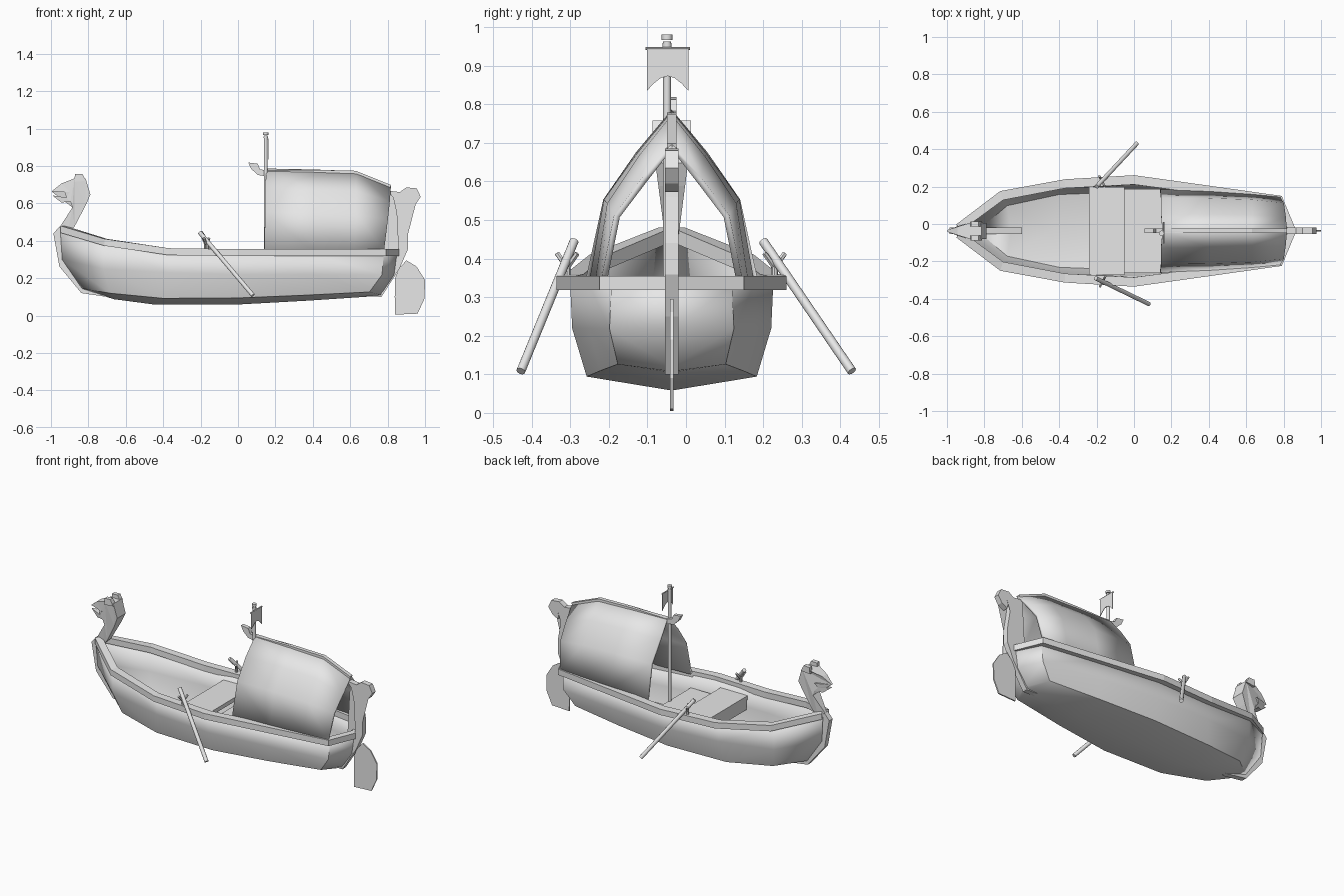
import bpy, bmesh, math
from mathutils import Vector

cube = bpy.data.objects.get("Cube")
if cube:
    bpy.data.objects.remove(cube, do_unlink=True)

MID = -0.037  # centreline of the boat

grey = bpy.data.materials.new("plain_grey")
grey.use_nodes = True
grey.diffuse_color = (0.8, 0.8, 0.8, 1)
grey.node_tree.nodes["Principled BSDF"].inputs["Base Color"].default_value = (0.8, 0.8, 0.8, 1)


def make(name, bm, y=MID):
    bmesh.ops.recalc_face_normals(bm, faces=bm.faces)
    mesh = bpy.data.meshes.new(name)
    bm.to_mesh(mesh)
    bm.free()
    ob = bpy.data.objects.new(name, mesh)
    bpy.context.collection.objects.link(ob)
    ob.location.y = y
    mesh.materials.append(grey)
    return ob


def smooth(ob, degrees):
    bpy.ops.object.select_all(action='DESELECT')
    ob.select_set(True)
    bpy.context.view_layer.objects.active = ob
    bpy.ops.object.shade_smooth_by_angle(angle=math.radians(degrees))


def mirror(ob):
    mod = ob.modifiers.new("Mirror", 'MIRROR')
    mod.use_axis = (False, True, False)
    mod.use_clip = True


def loft(name, rings, closed=False):
    """Skin neighbouring rings of points with quads."""
    bm = bmesh.new()
    rows = [[bm.verts.new(p) for p in ring] for ring in rings]
    n = len(rows[0])
    for a, b in zip(rows, rows[1:]):
        for i in range(n if closed else n - 1):
            j = (i + 1) % n
            bm.faces.new((a[i], a[j], b[j], b[i]))
    bmesh.ops.remove_doubles(bm, verts=bm.verts, dist=0.0005)
    return make(name, bm)


def shell(ob, thickness):
    mirror(ob)
    mod = ob.modifiers.new("Thickness", 'SOLIDIFY')
    mod.thickness = thickness
    mod.offset = 0


def plate(name, outline, half, y=MID):
    """Side outline in x and z, given a width; half may vary by point."""
    width = half if callable(half) else (lambda x, z: half)
    bm = bmesh.new()
    left = [bm.verts.new((x, width(x, z), z)) for x, z in outline]
    right = [bm.verts.new((x, -width(x, z), z)) for x, z in outline]
    caps = [bm.faces.new(left), bm.faces.new(right[::-1])]
    n = len(outline)
    for i in range(n):
        j = (i + 1) % n
        bm.faces.new((left[j], left[i], right[i], right[j]))
    bmesh.ops.triangulate(bm, faces=caps)
    return make(name, bm, y)


def box(name, lo, hi):
    return plate(name, [(lo[0], lo[2]), (hi[0], lo[2]), (hi[0], hi[2]), (lo[0], hi[2])],
                 (hi[1] - lo[1]) / 2, MID + (lo[1] + hi[1]) / 2)


def rod(name, a, b, radius, sides=10):
    a, b = Vector(a), Vector(b)
    bpy.ops.mesh.primitive_cylinder_add(vertices=sides, radius=radius,
                                        depth=(b - a).length, location=(a + b) / 2)
    ob = bpy.context.object
    ob.name = name
    ob.rotation_euler = (b - a).to_track_quat('Z', 'Y').to_euler()
    ob.data.materials.append(grey)
    smooth(ob, 40)
    return ob


# Hull: each ring runs gunwale, side, chine, keel
hull = loft("hull", [
    [(-.945, .02, .45), (-.935, .015, .3), (-.83, .015, .15), (-.81, 0, .14)],
    [(-.715, .18, .385), (-.715, .18, .25), (-.68, .14, .125), (-.66, 0, .095)],
    [(-.37, .237, .335), (-.37, .237, .23), (-.4, .2, .098), (-.44, 0, .066)],
    [(0, .255, .33), (0, .25, .22), (0, .215, .1), (-.02, 0, .066)],
    [(.4, .205, .33), (.4, .205, .22), (.36, .18, .115), (.38, 0, .088)],
    [(.775, .15, .33), (.765, .155, .22), (.7, .135, .132), (.74, 0, .112)],
    [(.85, 0, .33), (.835, 0, .22), (.77, 0, .125), (.77, 0, .115)],
])
shell(hull, 0.016)
smooth(hull, 35)

# Gunwale rail: outer line and inner line at each station
rail_line = [(-.95, .035, -.925, .0, .48), (-.715, .213, -.7, .165, .41),
             (-.37, .276, -.37, .228, .36), (0, .298, 0, .248, .355),
             (.4, .242, .4, .195, .355), (.79, .187, .765, .142, .355),
             (.868, 0, .825, 0, .355)]
rail = loft("gunwale_rail", [
    [(xo, yo, z), (xo, yo, z - .037), (xi, yi, z - .037), (xi, yi, z)]
    for xo, yo, xi, yi, z in rail_line], closed=True)
mirror(rail)

# Stem along the bow, and the carved beast head
plate("bow_stem", [(-.955, .476), (-.987, .438), (-.955, .262), (-.837, .12), (-.6, .085),
                   (-.6, .11), (-.8, .165), (-.91, .28), (-.92, .45)], .017)


def head_width(x, z):
    grow = min(max((z - .46) / .2, 0), 1)
    return (.018 + .026 * grow) * min(1, max(.12, (x + 1) / .11))


plate("beast_head", [(-.955, .47), (-.885, .578), (-.896, .61), (-.944, .604), (-.992, .642),
                     (-.917, .631), (-.9, .66), (-.997, .663), (-.944, .706), (-.875, .733),
                     (-.815, .733), (-.789, .647), (-.815, .588), (-.874, .476), (-.91, .44)],
      head_width)
for side, label in ((1, "left"), (-1, "right")):
    plate(label + "_ear", [(-.875, .715), (-.872, .756), (-.832, .758), (-.812, .72)],
          .013, MID + side * .037)

# Stern post with its curled tip, and the rudder
plate("stern_post", [(.57, .107), (.767, .1), (.863, .25), (.91, .358), (.91, .44), (.89, .56),
                     (.885, .605), (.915, .635), (.935, .62), (.905, .6), (.91, .572),
                     (.95, .595), (.977, .635), (.955, .68), (.9, .685), (.865, .66),
                     (.8, .668), (.83, .63), (.848, .55), (.863, .42), (.855, .35),
                     (.82, .25), (.745, .135), (.57, .125)], .017)
plate("rudder", [(.84, .005), (.96, .01), (.997, .09), (1, .19), (.955, .262), (.9, .295),
                 (.86, .25), (.84, .2), (.838, .1)], .004)

# Bench and lower deck
box("bench", (-.24, -.236, .275), (-.05, .236, .3))
box("bench_front", (-.24, -.225, .215), (-.215, .225, .28))
box("lower_deck", (-.05, -.225, .23), (.15, .225, .25))

# Canopy: each ring runs ridge, shoulder, foot
canopy = loft("canopy", [
    [(.152, 0, .778), (.145, .085, .672), (.145, .17, .55), (.14, .215, .345)],
    [(.4, 0, .773), (.4, .083, .668), (.4, .168, .55), (.4, .205, .345)],
    [(.63, 0, .765), (.63, .08, .66), (.63, .16, .54), (.62, .19, .345)],
    [(.815, 0, .69), (.81, .07, .605), (.8, .142, .51), (.78, .175, .345)],
])
shell(canopy, 0.016)
smooth(canopy, 80)

# Ridge beam with a horned tip at the front
plate("ridge_beam", [(.055, .818), (.105, .812), (.118, .782), (.155, .775), (.4, .779),
                     (.63, .774), (.818, .698), (.81, .665), (.62, .735), (.16, .742),
                     (.105, .752), (.07, .785)], .012)

# Mast, finial, crossbar and pennant
MAST_X, MAST_Y = .148, MID - .012
rod("mast", (MAST_X, MAST_Y, .1), (MAST_X, MAST_Y, .962), .01, 12)
rod("mast_collar", (MAST_X, MAST_Y, .948), (MAST_X, MAST_Y, .958), .012, 12)
rod("mast_cap", (MAST_X, MAST_Y, .966), (MAST_X, MAST_Y, .98), .014, 12)
rod("pennant_bar", (.16, MAST_Y - .056, .944), (.16, MAST_Y + .06, .944), .004, 8)
bm = bmesh.new()
top = [(-.052, .942), (.055, .942)]
tail = [(.055 - .107 * i / 6, .835 + .038 * math.sin(math.pi * i / 6)) for i in range(7)]
bm.faces.new([bm.verts.new((.16, y, z)) for y, z in top + tail])
pennant = make("pennant", bm, MAST_Y)
pennant.modifiers.new("Thickness", 'SOLIDIFY').thickness = 0.003

# Oars and their forked locks
for label, top, end in (("left", (-.2, .2, .445), (.015, .43, .108)),
                        ("right", (-.205, -.29, .445), (.08, -.428, .108))):
    rod(label + "_oar", top, end, .012)
    t = Vector(top).lerp(Vector(end), .13)
    side = 1 if top[1] > 0 else -1
    rod(label + "_lock_post", (t.x, t.y, .34), (t.x, t.y, t.z - .01), .009, 8)
    for k in (-1, 1):
        rod(label + "_lock_prong", (t.x, t.y, t.z - .025),
            (t.x - k * .014, t.y + k * side * .026, t.z + .012), .007, 6)
